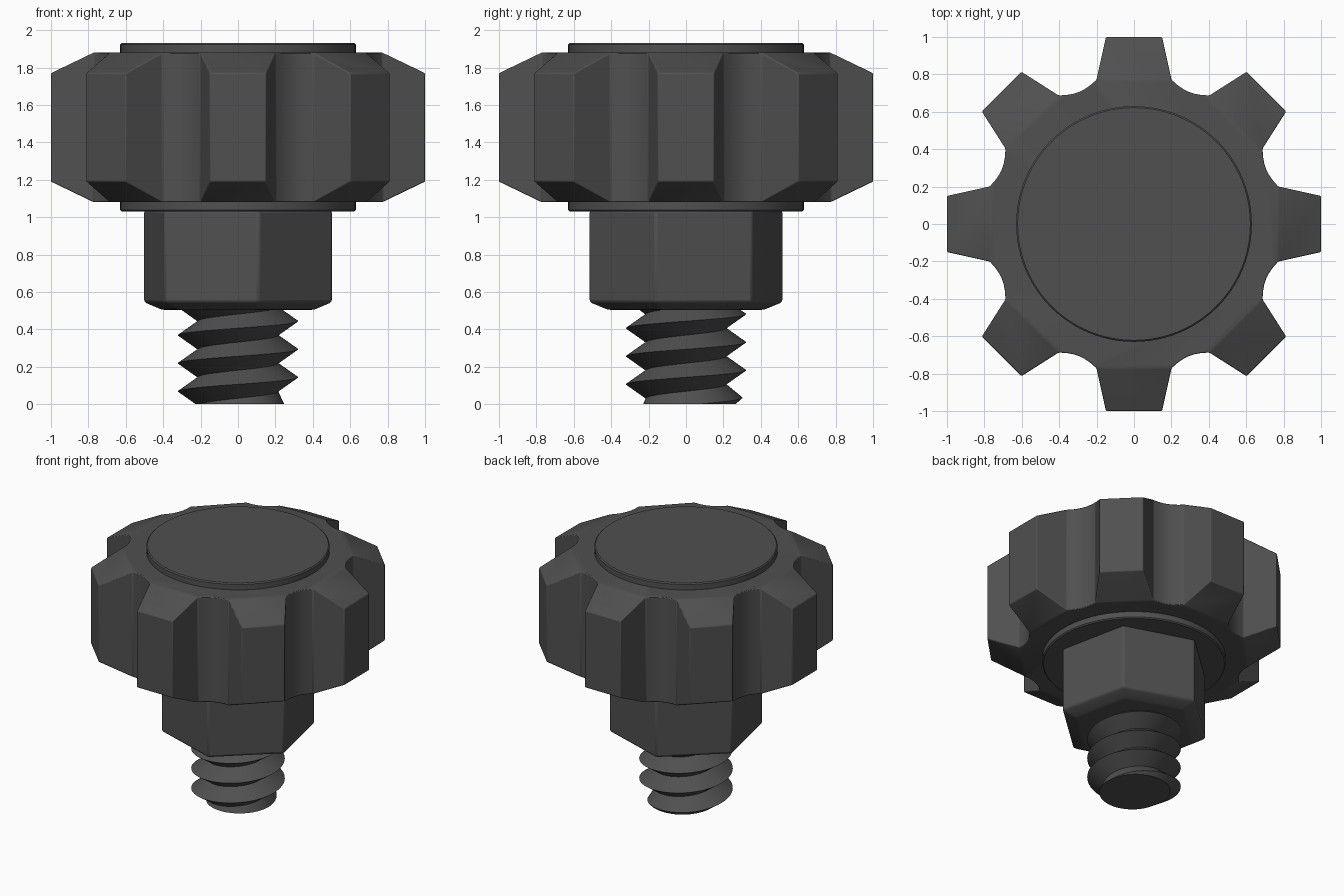
import bpy, bmesh, math

if "Cube" in bpy.data.objects:
    bpy.data.objects.remove(bpy.data.objects["Cube"])

grey = bpy.data.materials.new("dark_grey")
grey.diffuse_color = (0.08, 0.08, 0.08, 1)
grey.use_nodes = True
grey.node_tree.nodes["Principled BSDF"].inputs["Base Color"].default_value = grey.diffuse_color


def finish(name, bm, bevel=0.0, angle=30):
    bmesh.ops.recalc_face_normals(bm, faces=bm.faces)
    me = bpy.data.meshes.new(name)
    bm.to_mesh(me)
    bm.free()
    ob = bpy.data.objects.new(name, me)
    bpy.context.collection.objects.link(ob)
    me.materials.append(grey)
    if bevel:
        m = ob.modifiers.new("bevel", 'BEVEL')
        m.width, m.segments, m.limit_method = bevel, 2, 'ANGLE'
        m.angle_limit = math.radians(20)
    bpy.ops.object.select_all(action='DESELECT')
    ob.select_set(True)
    bpy.context.view_layer.objects.active = ob
    bpy.ops.object.shade_smooth_by_angle(angle=math.radians(angle))
    return ob


def prism(name, n, levels, start=0.0, bevel=0.0):
    """Stack of n-sided rings given as (radius, z), capped at both ends."""
    bm = bmesh.new()
    rings = [[bm.verts.new((r * math.cos(start + math.tau * i / n),
                            r * math.sin(start + math.tau * i / n), z))
              for i in range(n)] for r, z in levels]
    for a, b in zip(rings, rings[1:]):
        for i in range(n):
            j = (i + 1) % n
            bm.faces.new((a[i], a[j], b[j], b[i]))
    bm.faces.new(rings[0])
    bm.faces.new(rings[-1])
    return finish(name, bm, bevel)


# Eight-toothed grip: tips are lower than the roots, giving sloped tooth tops
bm = bmesh.new()
outline = []                                  # (x, y, is_tip)
gap = 6
for k in range(8):
    a = k * math.pi / 4
    c, s = math.cos(a), math.sin(a)
    for d, w in ((1.0, -0.15), (1.0, 0.15)):
        outline.append((d * c - w * s, d * s + w * c, True))
    for i in range(gap + 1):                  # shallow concave groove floor
        t = i / gap
        ang = a + math.radians(14.6 + 15.8 * t)
        r = 0.797 - 0.032 * 4 * t * (1 - t)
        outline.append((r * math.cos(ang), r * math.sin(ang), False))
top = [bm.verts.new((x, y, 1.77 if tip else 1.88)) for x, y, tip in outline]
bot = [bm.verts.new((x, y, 1.19 if tip else 1.08)) for x, y, tip in outline]
n = len(outline)
for i in range(n):
    j = (i + 1) % n
    bm.faces.new((bot[i], bot[j], top[j], top[i]))
for ring in (top, bot):
    bm.faces.new([v for v, o in zip(ring, outline) if not o[2]])
    for i in range(0, n, gap + 3):
        bm.faces.new((ring[i - 1], ring[i], ring[i + 1], ring[i + 2]))
finish("grip", bm, 0.006)

# Round hub showing above and below the grip
prism("hub_disc", 96, [(0.622, 1.03), (0.63, 1.038), (0.63, 1.922), (0.622, 1.93)])

# Hexagonal collar, turned slightly, chamfered underneath
prism("hex_collar", 6, [(0.43, 0.505), (0.53, 0.545), (0.53, 1.035)],
      math.radians(-78), 0.012)

# Right-handed V-thread screw: helical strips between crest and valley
bm = bmesh.new()
seg, pitch = 64, 0.15
rows = []
for h in range(-4, 10):                       # half-pitch steps
    row = []
    for i in range(seg + 1):
        a = math.tau * i / seg
        z = 0.144 + pitch * (i / seg + h / 2)
        r = 0.322 if h % 2 == 0 else 0.215
        r = min(r, 0.25 + 1.6 * max(z, 0))    # thread fades at the tip
        row.append(bm.verts.new((r * math.cos(a), r * math.sin(a), z)))
    rows.append(row)
for a, b in zip(rows, rows[1:]):
    for i in range(seg):
        bm.faces.new((a[i], a[i + 1], b[i + 1], b[i]))
bmesh.ops.remove_doubles(bm, verts=bm.verts, dist=0.0005)
for z, up in ((0.0, -1), (0.54, 1)):
    bmesh.ops.bisect_plane(bm, geom=bm.verts[:] + bm.edges[:] + bm.faces[:],
                           plane_co=(0, 0, z), plane_no=(0, 0, up), clear_outer=True)
    rim = [e for e in bm.edges if e.is_boundary and
           all(abs(v.co.z - z) < 1e-4 for v in e.verts)]
    bmesh.ops.contextual_create(bm, geom=rim)
finish("threaded_screw", bm)
